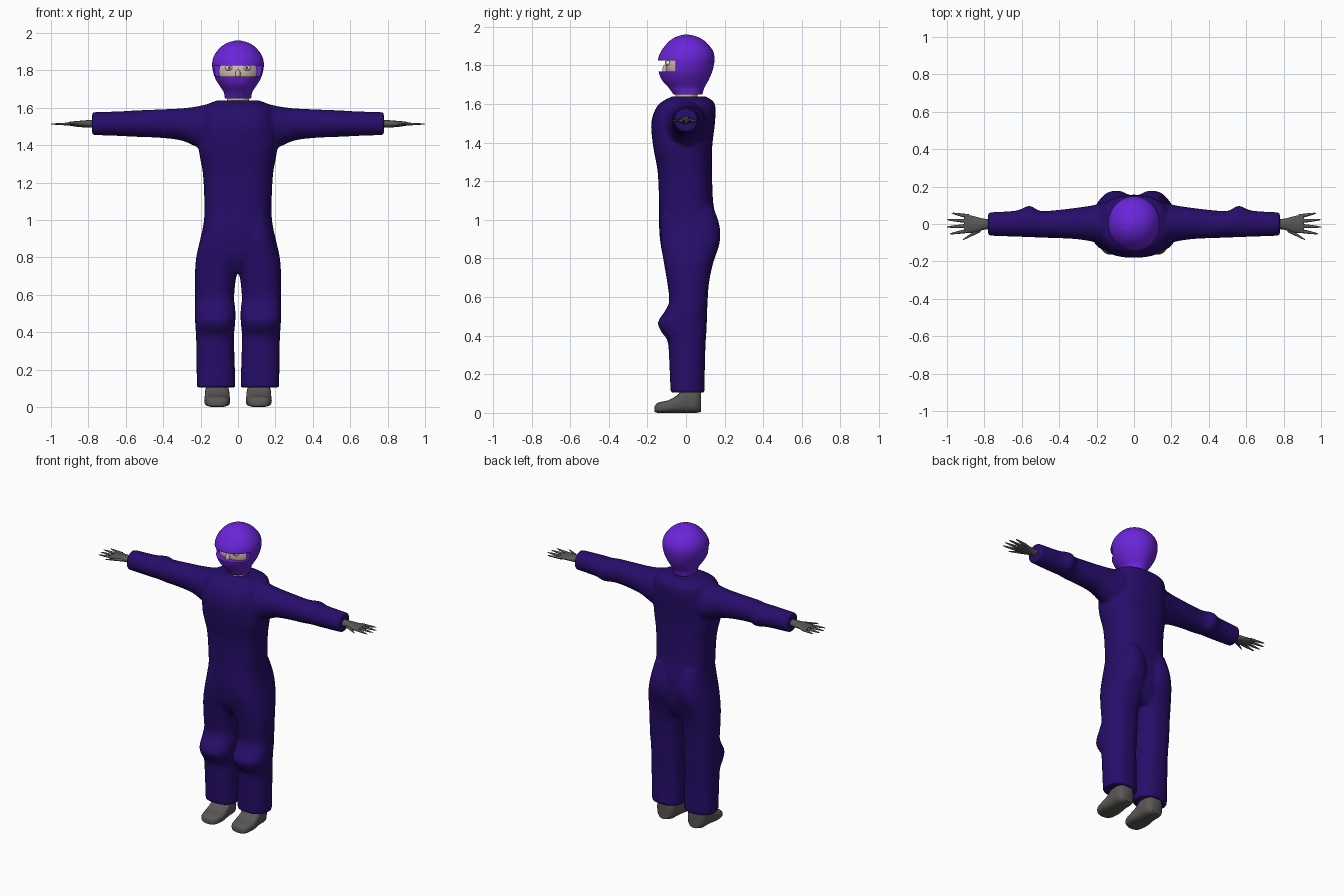
import bpy, bmesh, math
from mathutils import Vector

if "Cube" in bpy.data.objects:
    bpy.data.objects.remove(bpy.data.objects["Cube"])


def material(name, rgb):
    m = bpy.data.materials.new(name)
    m.use_nodes = True
    m.diffuse_color = (*rgb, 1)
    bsdf = m.node_tree.nodes["Principled BSDF"]
    bsdf.inputs["Base Color"].default_value = (*rgb, 1)
    bsdf.inputs["Roughness"].default_value = 0.7
    return m


NAVY = material("navy_cloth", (.02, .004, .145))
PURPLE = material("purple_shell", (.145, .018, .7))
GREY = material("grey_leather", (.1, .096, .09))
SKIN = material("pale_skin", (.68, .5, .43))
WHITE = material("eye_white", (.7, .68, .66))
DARK = material("dark_iris", (.06, .05, .045))


def curve_point(a, b, c, d, t):
    """Smooth interpolation between section b and section c."""
    return [q + t / 2 * (r - p + t * (2 * p - 5 * q + 4 * r - s + t * (3 * (q - r) + s - p)))
            for p, q, r, s in zip(a, b, c, d)]


def loft(bm, rows, axis="z", sides=32, power=2.0, steps=4, flip=1):
    """Skin sections (position, u min, u max, v min, v max) along an axis."""
    path = []
    for i in range(len(rows) - 1):
        quad = [rows[max(0, min(len(rows) - 1, i + k))] for k in (-1, 0, 1, 2)]
        path += [curve_point(*quad, s / steps) for s in range(steps)]
    path.append(rows[-1])
    rings = []
    for t, u0, u1, v0, v1 in path:
        ring = []
        for k in range(sides):
            a = math.tau * k / sides
            c, s = math.cos(a), math.sin(a)
            u = (u0 + u1) / 2 + (u1 - u0) / 2 * math.copysign(abs(c) ** (2 / power), c)
            v = (v0 + v1) / 2 + (v1 - v0) / 2 * math.copysign(abs(s) ** (2 / power), s)
            x, y, z = {"x": (t, u, v), "y": (u, t, v), "z": (u, v, t)}[axis]
            ring.append(bm.verts.new((flip * x, y, z)))
        rings.append(ring)
    for low, high in zip(rings, rings[1:]):
        for k in range(sides):
            n = (k + 1) % sides
            bm.faces.new((low[k], low[n], high[n], high[k]))
    bm.faces.new(rings[0])
    bm.faces.new(rings[-1])


def make_object(name, bm, mat):
    bmesh.ops.recalc_face_normals(bm, faces=bm.faces)
    mesh = bpy.data.meshes.new(name)
    bm.to_mesh(mesh)
    bm.free()
    mesh.materials.append(mat)
    ob = bpy.data.objects.new(name, mesh)
    bpy.context.collection.objects.link(ob)
    return ob


def activate(ob):
    bpy.ops.object.select_all(action="DESELECT")
    ob.select_set(True)
    bpy.context.view_layer.objects.active = ob


def finish(ob, angle=50):
    """Apply the modifiers and shade smooth."""
    activate(ob)
    for mod in list(ob.modifiers):
        bpy.ops.object.modifier_apply(modifier=mod.name)
    bpy.ops.object.shade_smooth_by_angle(angle=math.radians(angle))


def ball(name, centre, radii, mat):
    bm = bmesh.new()
    bmesh.ops.create_uvsphere(bm, u_segments=32, v_segments=20, radius=1)
    bmesh.ops.scale(bm, vec=Vector(radii), verts=bm.verts)
    bmesh.ops.translate(bm, vec=Vector(centre), verts=bm.verts)
    finish(make_object(name, bm, mat))


# Coverall: torso, legs and arms blended into one skin
torso = [(.72, -.2, .2, -.07, .1), (.8, -.222, .222, -.115, .14),
         (.9, -.2, .2, -.135, .155), (1, -.182, .182, -.14, .155),
         (1.1, -.18, .18, -.14, .14), (1.25, -.188, .188, -.147, .135),
         (1.38, -.21, .21, -.17, .136), (1.5, -.205, .205, -.18, .15),
         (1.58, -.19, .19, -.155, .153), (1.615, -.17, .17, -.12, .14),
         (1.64, -.11, .11, -.07, .1)]
leg = [(.105, .014, .22, -.08, .096), (.25, .018, .222, -.086, .098),
       (.37, .022, .224, -.095, .102), (.42, .018, .227, -.128, .106),
       (.47, .014, .23, -.145, .108), (.53, .015, .231, -.108, .11),
       (.58, .021, .229, -.087, .112), (.68, .012, .23, -.098, .12),
       (.78, -.01, .226, -.115, .142), (.88, -.01, .206, -.13, .174),
       (.97, 0, .185, -.13, .174), (1.07, .02, .165, -.12, .14)]
arm = [(.08, -.12, .12, 1.4, 1.63), (.16, -.115, .115, 1.37, 1.62),
       (.22, -.095, .1, 1.39, 1.607), (.3, -.082, .088, 1.424, 1.597),
       (.4, -.076, .076, 1.438, 1.592), (.5, -.073, .07, 1.443, 1.588),
       (.56, -.07, .098, 1.445, 1.585), (.63, -.068, .072, 1.449, 1.581),
       (.78, -.062, .062, 1.454, 1.576)]
bm = bmesh.new()
loft(bm, torso, power=2.5)
for side in (1, -1):
    loft(bm, leg, power=2.4, flip=side)
    loft(bm, arm, axis="x", flip=side)
suit = make_object("coverall", bm, NAVY)
remesh = suit.modifiers.new("blend", "REMESH")
remesh.mode = "VOXEL"
remesh.voxel_size = .009
smooth = suit.modifiers.new("soften", "SMOOTH")
smooth.iterations = 4
finish(suit)

# Shoes and gloves, one per side
shoe = [(-.162, .085, .14, .005, .035), (-.145, .055, .167, 0, .053),
        (-.09, .042, .18, 0, .066), (-.045, .044, .178, 0, .092),
        (-.01, .046, .176, 0, .125), (.05, .05, .174, 0, .13),
        (.078, .072, .152, .005, .12)]
palm = [(.74, -.026, .026, 1.494, 1.537), (.8, -.03, .028, 1.494, 1.534),
        (.85, -.046, .04, 1.497, 1.53), (.895, -.046, .05, 1.503, 1.526),
        (.91, -.04, .046, 1.508, 1.521)]
# Each digit: start x, tip x, base y, tip y
digits = [(.88, .975, .04, .058), (.885, 1, .016, .023), (.885, 1, -.01, -.016),
          (.88, .985, -.035, -.053), (.82, .915, -.03, -.084)]
for side, label in ((1, "left"), (-1, "right")):
    bm = bmesh.new()
    loft(bm, shoe, axis="y", power=3, flip=side)
    finish(make_object(label + "_shoe", bm, GREY))

    bm = bmesh.new()
    loft(bm, palm, axis="x", sides=16, flip=side)
    for x0, x1, y0, y1 in digits:
        rows = []
        for t, r in ((0, .012), (.5, .0085), (.85, .005), (1, .0015)):
            x, y = x0 + (x1 - x0) * t, y0 + (y1 - y0) * t
            rows.append((x, y - r, y + r, 1.513 - r * .75, 1.513 + r * .75))
        loft(bm, rows, axis="x", sides=10, steps=2, flip=side)
    finish(make_object(label + "_glove", bm, GREY))

# Helmet shell with a visor slot cut through the front
shell = [(1.65, -.07, .07, -.065, .085), (1.685, -.077, .077, -.09, .095),
         (1.72, -.1, .1, -.122, .115), (1.76, -.123, .123, -.14, .133),
         (1.8, -.135, .135, -.145, .144), (1.84, -.138, .138, -.143, .148),
         (1.88, -.127, .127, -.125, .137), (1.92, -.097, .097, -.093, .104),
         (1.945, -.062, .062, -.058, .066), (1.957, -.025, .025, -.023, .027),
         (1.96, -.004, .004, -.004, .004)]
bm = bmesh.new()
loft(bm, shell, sides=48)
helmet = make_object("helmet", bm, PURPLE)
bm = bmesh.new()
bmesh.ops.create_cube(bm, size=1)
bmesh.ops.scale(bm, vec=Vector((.5, .25, .058)), verts=bm.verts)
bmesh.ops.translate(bm, vec=Vector((0, -.18, 1.797)), verts=bm.verts)
cutter = make_object("visor_cutter", bm, PURPLE)
cutter.hide_render = True
cut = helmet.modifiers.new("visor_slot", "BOOLEAN")
cut.operation = "DIFFERENCE"
cut.solver = "EXACT"
cut.object = cutter
finish(helmet, 35)
bpy.data.objects.remove(cutter)

# Face behind the slot, and neck
ball("face", (0, 0, 1.795), (.119, .106, .11), SKIN)
ball("nose", (0, -.104, 1.778), (.014, .018, .028), SKIN)
for side, label in ((1, "left"), (-1, "right")):
    ball(label + "_eye", (side * .047, -.088, 1.812), (.022, .019, .015), WHITE)
    ball(label + "_iris", (side * .047, -.104, 1.814), (.008, .005, .008), DARK)
bm = bmesh.new()
loft(bm, [(1.6, -.062, .062, -.055, .06), (1.68, -.058, .058, -.055, .06)])
finish(make_object("neck", bm, SKIN))
